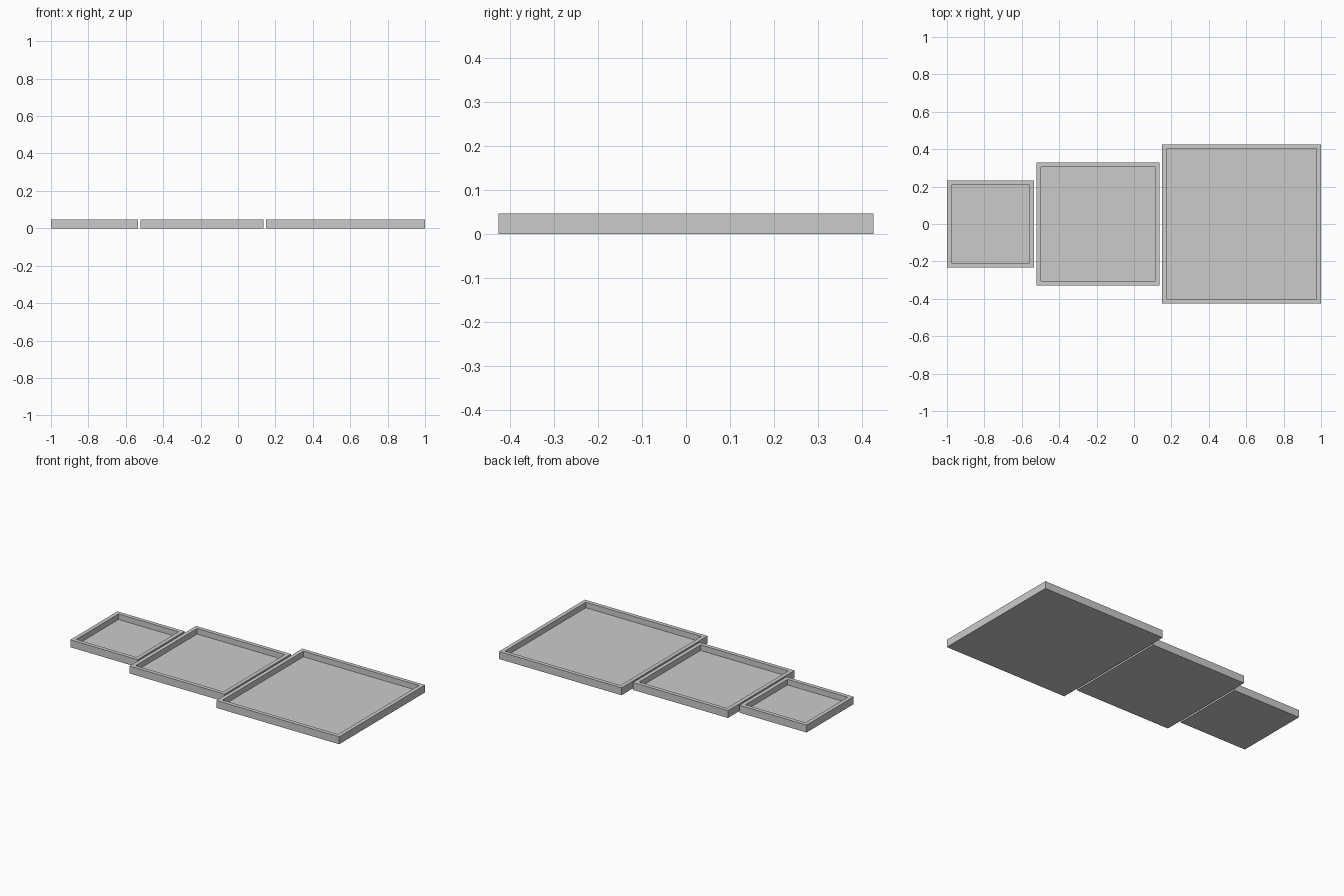
import bpy
import bmesh

cube = bpy.data.objects.get("Cube")
if cube:
    bpy.data.objects.remove(cube, do_unlink=True)

grey = bpy.data.materials.new("plain_grey")
grey.use_nodes = True
colour = (0.6, 0.6, 0.6, 1)
grey.diffuse_color = colour
grey.node_tree.nodes["Principled BSDF"].inputs["Base Color"].default_value = colour

UNIT = 2 / 171.5          # gap and floor thickness
WALL, HEIGHT = 3 * UNIT, 4 * UNIT


def tray(name, left, size):
    """Square tray: a box whose top is inset and sunk down to a thin floor."""
    bm = bmesh.new()
    bmesh.ops.create_cube(bm, size=1)
    bmesh.ops.scale(bm, vec=(size, size, HEIGHT), verts=bm.verts)
    bmesh.ops.translate(bm, vec=(0, 0, HEIGHT / 2), verts=bm.verts)
    top = max(bm.faces, key=lambda f: f.calc_center_median().z)
    # rim
    bmesh.ops.inset_region(bm, faces=[top], thickness=WALL)
    # recess with vertical walls
    sunk = bmesh.ops.extrude_discrete_faces(bm, faces=[top])["faces"][0]
    for v in sunk.verts:
        v.co.z = UNIT
    bmesh.ops.recalc_face_normals(bm, faces=bm.faces)
    mesh = bpy.data.meshes.new(name)
    bm.to_mesh(mesh)
    bm.free()
    mesh.materials.append(grey)
    obj = bpy.data.objects.new(name, mesh)
    obj.location.x = left + size / 2
    bpy.context.collection.objects.link(obj)


# Three trays in a row, growing towards +x
x = -1
for name, units in (("small_tray", 40), ("medium_tray", 56.5), ("large_tray", 73)):
    tray(name, x, units * UNIT)
    x += (units + 1) * UNIT
